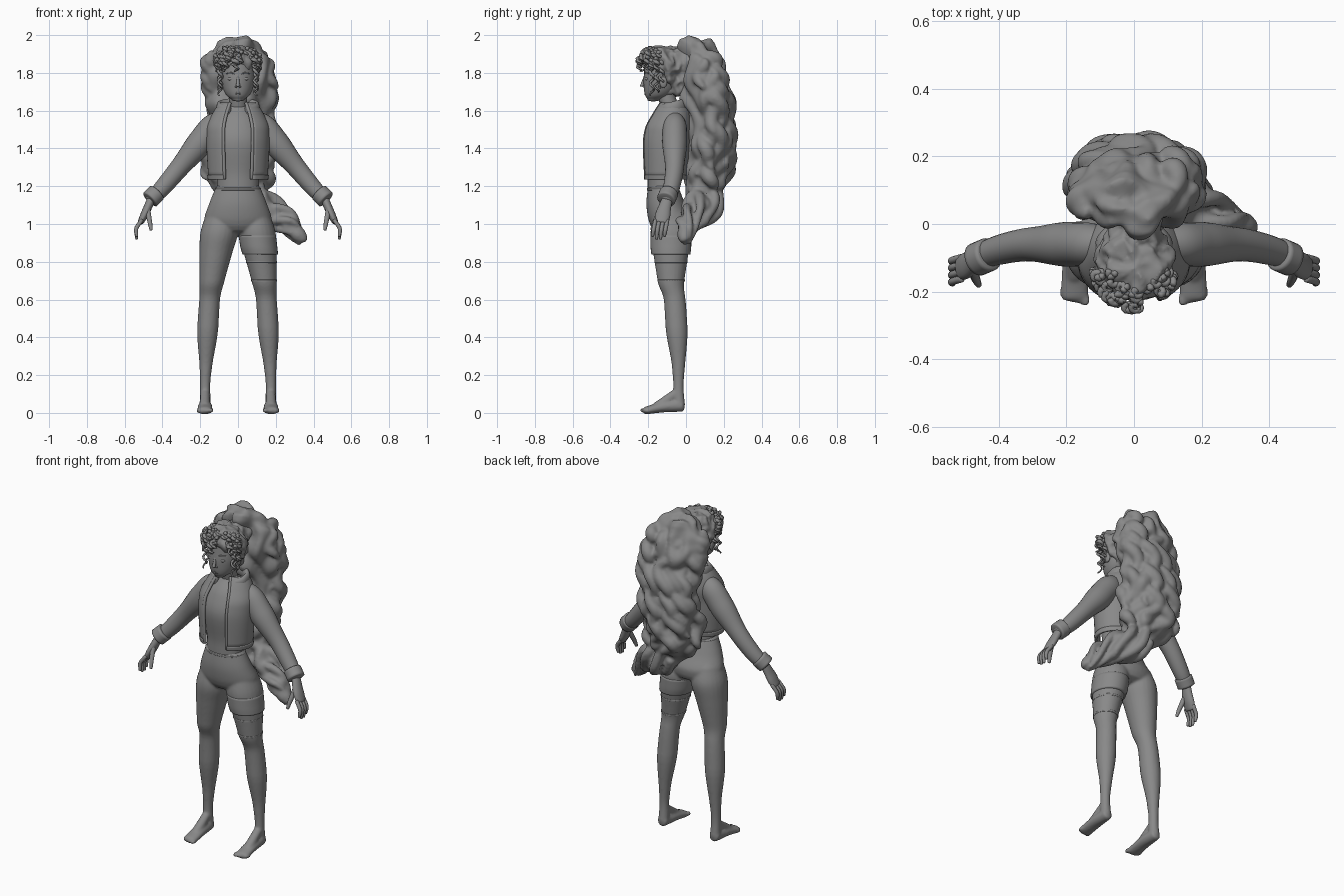
import bpy, bmesh, random
from math import sin, cos, pi
from mathutils import Vector, Matrix, noise

if "Cube" in bpy.data.objects:
    bpy.data.objects.remove(bpy.data.objects["Cube"])
random.seed(4)
ACROSS, UP = Vector((0, 1, 0)), Vector((0, 0, 1))
OPENING = .5

clay = bpy.data.materials.new("clay grey")
clay.use_nodes = True
colour = (.25, .25, .25, 1)
clay.diffuse_color = colour
clay.node_tree.nodes["Principled BSDF"].inputs["Base Color"].default_value = colour


def spline(keys, steps):
    """Smooth path without overshoot through keys of (x, y, z, radius)."""
    slopes = [[b - a for a, b in zip(p, q)] for p, q in zip(keys, keys[1:])]
    tangents = [slopes[0]]
    for before, after in zip(slopes, slopes[1:]):
        tangents.append([2 * a * b / (a + b) if a * b > 0 else 0 for a, b in zip(before, after)])
    tangents.append(slopes[-1])
    path = []
    for i in range(len(slopes)):
        for step in range(steps):
            t = step / steps
            ease = t * t * (3 - 2 * t)
            leave, arrive = t * (1 - t) ** 2, t * t * (t - 1)
            path.append([p + ease * (q - p) + leave * u + arrive * v for p, q, u, v in
                         zip(keys[i], keys[i + 1], tangents[i], tangents[i + 1])])
    return path + [list(keys[-1])]


def dome(path, bulge):
    """Round off both ends of a path."""
    for end, inner in ((0, 1), (-1, -2)):
        tip, radius = Vector(path[end][:3]), path[end][3]
        outward = (tip - Vector(path[inner][:3])).normalized()
        extra = [(*(tip + outward * radius * bulge * sin(a)), radius * cos(a))
                 for a in (pi / 6, pi / 3, pi / 2.1)]
        path = path + extra if end else extra[::-1] + path
    return path


def loft(bm, keys, sides=24, steps=5, flat=(1, 1), ref=None, opening=0, bulge=.5):
    """Skin ellipses along a path; rings stay level unless ref is given."""
    path = spline(keys, steps)
    if not opening:
        path = dome(path, bulge)
    rings, last = [], len(path) - 1
    for i, (x, y, z, radius) in enumerate(path):
        wide, deep = Vector((1, 0, 0)), ACROSS
        if ref:
            along = Vector(path[min(i + 1, last)][:3]) - Vector(path[max(i - 1, 0)][:3])
            wide = along.cross(ref).normalized()
            deep = wide.cross(along).normalized()
        depth = radius * (flat[0] + (flat[1] - flat[0]) * i / last)
        span = 2 * (pi - opening) / (sides - 1 if opening else sides)
        angles = [opening - pi / 2 + span * k for k in range(sides)]
        rings.append([bm.verts.new(Vector((x, y, z)) + wide * radius * cos(a) + deep * depth * sin(a))
                      for a in angles])
    for low, high in zip(rings, rings[1:]):
        for k in range(sides - 1 if opening else sides):
            j = (k + 1) % sides
            bm.faces.new((low[k], low[j], high[j], high[k]))
    if not opening:
        bm.faces.new(rings[0])
        bm.faces.new(rings[-1])
    return bm


def ball(bm, place, size):
    matrix = Matrix.Translation(place) @ Matrix.Diagonal((*size, 1))
    bmesh.ops.create_uvsphere(bm, u_segments=16, v_segments=10, radius=1, matrix=matrix)


def ripple(bm, amount, scale):
    """Push the surface in and out along its normals into wavy folds."""
    bm.normal_update()
    for v in bm.verts:
        p = Vector((v.co.x, v.co.y, v.co.z * .6)) * scale
        fold = abs(noise.noise(p * 1.3 + UP))
        v.co += v.normal * amount * (noise.noise(p) + .5 - 1.5 * fold)


def finish(name, bm):
    bmesh.ops.recalc_face_normals(bm, faces=bm.faces)
    mesh = bpy.data.meshes.new(name)
    bm.to_mesh(mesh)
    bm.free()
    mesh.shade_smooth()
    mesh.materials.append(clay)
    part = bpy.data.objects.new(name, mesh)
    bpy.context.collection.objects.link(part)
    return part


def finish_pair(name, bm):
    """Make the left part and its mirrored right twin."""
    twin = bm.copy()
    bmesh.ops.scale(twin, vec=(-1, 1, 1), verts=twin.verts)
    finish("left_" + name, bm)
    finish("right_" + name, twin)


def fuse(ob, voxel, rounds):
    """Blend overlapping lofts into one soft surface."""
    blend = ob.modifiers.new("blend", "REMESH")
    blend.mode = "VOXEL"
    blend.voxel_size = voxel
    blend.use_smooth_shade = True
    ob.modifiers.new("soften", "SMOOTH").iterations = rounds


def centred(*keys):
    return [(0, *key) for key in keys]


def flip(keys, side):
    return [(side * x, *rest) for x, *rest in keys]


def part(name, keys, **options):
    return finish(name, loft(bmesh.new(), keys, **options))


def pair(name, keys, **options):
    finish_pair(name, loft(bmesh.new(), keys, **options))


def band(name, x, y, z, radius, half_height, depth):
    ends = [(x, y, z - half_height, radius), (x, y, z + half_height, radius)]
    part(name, ends, sides=32, flat=(depth, depth), bulge=.06)


# Torso and neck
part("shirt", centred((-.12, 1.16, .11), (-.12, 1.25, .11), (-.115, 1.43, .145),
                      (-.1, 1.54, .12), (-.09, 1.62, .055)), flat=(.75, .8))
part("neck", centred((-.08, 1.6, .05), (-.11, 1.7, .045)))

# Open jacket with hem, front edges and turned collar
jacket_keys = centred((-.11, 1.24, .15), (-.11, 1.42, .16), (-.1, 1.5, .16),
                      (-.08, 1.58, .13), (-.07, 1.64, .09))
jacket_flat = .78
cloth = dict(sides=40, flat=(jacket_flat, jacket_flat), opening=OPENING)
hem_keys = centred((-.11, 1.235, .153), (-.11, 1.26, .156))
for ob in (part("jacket", jacket_keys, **cloth), part("jacket_hem", hem_keys, **cloth)):
    thickness = ob.modifiers.new("thickness", "SOLIDIFY")
    thickness.thickness = .014
    thickness.offset = 0
pair("jacket_front_edge", [(r * sin(OPENING), y - r * jacket_flat * cos(OPENING), z, .009)
                           for x, y, z, r in jacket_keys], sides=10, ref=ACROSS)
collar = []
for k in range(13):
    a = OPENING - pi / 2 + 2 * (pi - OPENING) * k / 12
    collar.append((.1 * cos(a), .075 * sin(a) - .075, 1.61 + .02 * sin(a), .018))
part("collar", collar, sides=14, steps=3, flat=(2, 2), ref=UP)

# Arms with sleeves and thick cuffs
pair("sleeve", [(.06, -.065, 1.57, .045), (.14, -.06, 1.505, .07), (.2, -.06, 1.43, .07),
                (.3, -.06, 1.31, .053), (.41, -.08, 1.18, .044), (.46, -.1, 1.13, .035)],
     ref=ACROSS, flat=(.9, 1))
pair("cuff", [(.43, -.09, 1.165, .05), (.465, -.105, 1.13, .05)], ref=ACROSS, bulge=.12)

# Hands: palm, four fingers and thumb
hand = bmesh.new()
loft(hand, [(.46, -.1, 1.13, .022), (.49, -.12, 1.06, .022), (.515, -.13, 1.01, .016)],
     sides=16, flat=(1, 2.5), ref=ACROSS)
for k in range(4):
    y, shorter = .021 * k - .162, .007 * (k - 1.5) ** 2
    loft(hand, [(.51, y, 1.02, .011), (.54, y - .01, .97, .011), (.536, y - .015, .92 + shorter, .008)],
         sides=10, steps=4, ref=ACROSS)
loft(hand, [(.48, -.13, 1.08, .016), (.465, -.17, 1, .012), (.46, -.18, .97, .009)],
     sides=10, ref=ACROSS)
finish_pair("hand", hand)

# Fitted trousers, legs and bare feet in one smooth skin
lower = loft(bmesh.new(), centred((-.12, 1.19, .12), (-.108, 1.11, .152), (-.085, 1.03, .178), (-.08, .99, .17)),
             sides=40, flat=(.7, .62), bulge=.3)
leg = [(.09, -.085, 1.05, .08), (.1, -.08, .95, .1), (.117, -.08, .85, .088), (.138, -.08, .7, .067),
       (.15, -.06, .6, .055), (.16, -.05, .45, .056), (.17, -.04, .25, .034), (.174, -.04, .14, .027),
       (.174, -.035, .04, .03)]
foot = [(.174, -.02, .04, .03), (.174, -.11, .033, .038), (.176, -.215, .012, .043)]
instep = [(.174, -.045, .11, .024), (.176, -.15, .033, .028)]
for side in (-1, 1):
    loft(lower, flip(leg, side), flat=(1.1, 1))
    loft(lower, flip(foot, side), sides=20, flat=(1.3, .28), ref=UP, bulge=.4)
    loft(lower, flip(instep, side), sides=16, ref=UP)
    for k in range(5):
        size = .013 - .001 * k
        ball(lower, (side * (.143 + .017 * k), .006 * k - .225, size), (size, .02, size))
fuse(finish("trousers_and_legs", lower), .007, 6)
band("waistband", 0, -.12, 1.185, .122, .006, .71)

# Short trouser leg and stocking stripes on the left thigh
part("short_trouser_leg", [(.102, -.08, .94, .099), (.11, -.08, .88, .098), (.118, -.08, .84, .094)],
     sides=32, flat=(1.1, 1.1), bulge=.06)
band("stocking_top", .124, -.08, .8, .082, .005, 1.07)
band("stocking_stripe", .138, -.079, .7, .068, .005, 1.07)

# Head and face
head = loft(bmesh.new(), centred((-.165, 1.66, .035), (-.15, 1.68, .06), (-.135, 1.72, .08), (-.125, 1.78, .09),
                                 (-.12, 1.86, .088), (-.12, 1.9, .065)), sides=32, flat=(1.1, 1.1), bulge=.4)
loft(head, centred((-.215, 1.79, .006), (-.226, 1.755, .008), (-.233, 1.733, .011)), sides=12, bulge=.6)
for z, width in ((1.695, .02), (1.687, .017)):
    ball(head, (0, -.213, z), (width, .008, .006))
for side in (-1, 1):
    ball(head, (side * .037, -.207, 1.768), (.019, .01, .009))
    ball(head, (side * .09, -.12, 1.75), (.01, .02, .03))
    ball(head, (side * .01, -.22, 1.727), (.007, .01, .006))
    loft(head, [(side * .016, -.22, 1.793, .002), (side * .037, -.215, 1.8, .004),
                (side * .064, -.195, 1.797, .002)], sides=8, ref=UP)
finish("head", head)

# Cap of short hair gathered back toward the ponytail
cap = loft(bmesh.new(), centred((-.06, 1.7, .055), (-.075, 1.78, .09), (-.11, 1.85, .11), (-.12, 1.91, .085)),
           sides=56, steps=9, bulge=.35)
loft(cap, centred((-.08, 1.83, .08), (.02, 1.86, .08)), sides=32, ref=UP)
ripple(cap, .022, 24)
fuse(finish("hair_cap", cap), .007, 2)


def curl(bm, x, y, z, drop, turns):
    """A hanging corkscrew that thins toward its tip."""
    spin, count, wide = random.uniform(0, 2 * pi), int(turns * 9), .011
    path = []
    for i in range(count + 1):
        a = spin + i * 2 * pi / 9
        path.append((x + wide * cos(a), y + wide * sin(a), z - drop * i / count, wide * (1 - .6 * i / count)))
    loft(bm, path, sides=7, steps=1, ref=Vector((.1, .2, 1)))


# Fringe and crown curls, then longer curls beside the ears
fringe = bmesh.new()
for i in range(60):
    a, z = random.uniform(.1 - pi, -.1), random.uniform(1.86, 1.94)
    reach = .12 * (1 - max(0, z - 1.9) * 12)
    curl(fringe, reach * cos(a) * .95, reach * sin(a) - .128, z, random.uniform(.03, .06), random.uniform(1.2, 2))
for side in (-1, 1):
    for k in range(3):
        curl(fringe, side * .095, .025 * k - .18, 1.86, .18 - .02 * k, 3)
finish("curly_fringe", fringe)

# Huge ponytail whose end sweeps to the left
mane = [(0, .06, 1.945, .13), (0, .085, 1.87, .17), (.02, .108, 1.72, .185), (.01, .135, 1.5, .175),
        (-.01, .115, 1.3, .19), (.03, .1, 1.15, .12)]
slim = .63
hair = loft(bmesh.new(), mane, sides=64, steps=14, flat=(slim, slim), bulge=.4)
tail = [(0, .1, 1.22, .07), (.1, .1, 1.1, .085), (.2, .055, 1.05, .07), (.27, .01, 1, .055), (.34, 0, .91, .025)]
loft(hair, tail, sides=40, steps=10, ref=ACROSS)
ripple(hair, .04, 9)

# Broad wavy locks lying over the ponytail
rows = spline(mane, 8)
for i in range(26):
    angle, phase = random.uniform(-.4, pi + .4), random.uniform(0, 2 * pi)
    count = random.randint(9, 15)
    start = random.randint(3, len(rows) - count)
    lock = []
    for k, (x, y, z, radius) in enumerate(rows[start:start + count]):
        a = angle + .25 * sin(phase + k * .7)
        reach = radius * (.9 + .1 * sin(phase + k * .9))
        thick = .008 + .03 * sin(pi * (k + .5) / count)
        lock.append((x + reach * cos(a), y + reach * slim * sin(a), z, thick))
    loft(hair, lock, sides=12, steps=2, ref=Vector((1, .2, 0)))

# Twisted locks wound round the swept tail
rows = spline(tail, 6)
for k in range(5):
    lock = []
    for i, (x, y, z, radius) in enumerate(rows[2:]):
        a = k * 2 * pi / 5 + i * .16
        lock.append((x + radius * .5 * cos(a), y + radius * .9 * sin(a), z + radius * .8 * cos(a), radius * .35))
    loft(hair, lock, sides=10, steps=2, ref=ACROSS)
fuse(finish("ponytail", hair), .009, 4)
